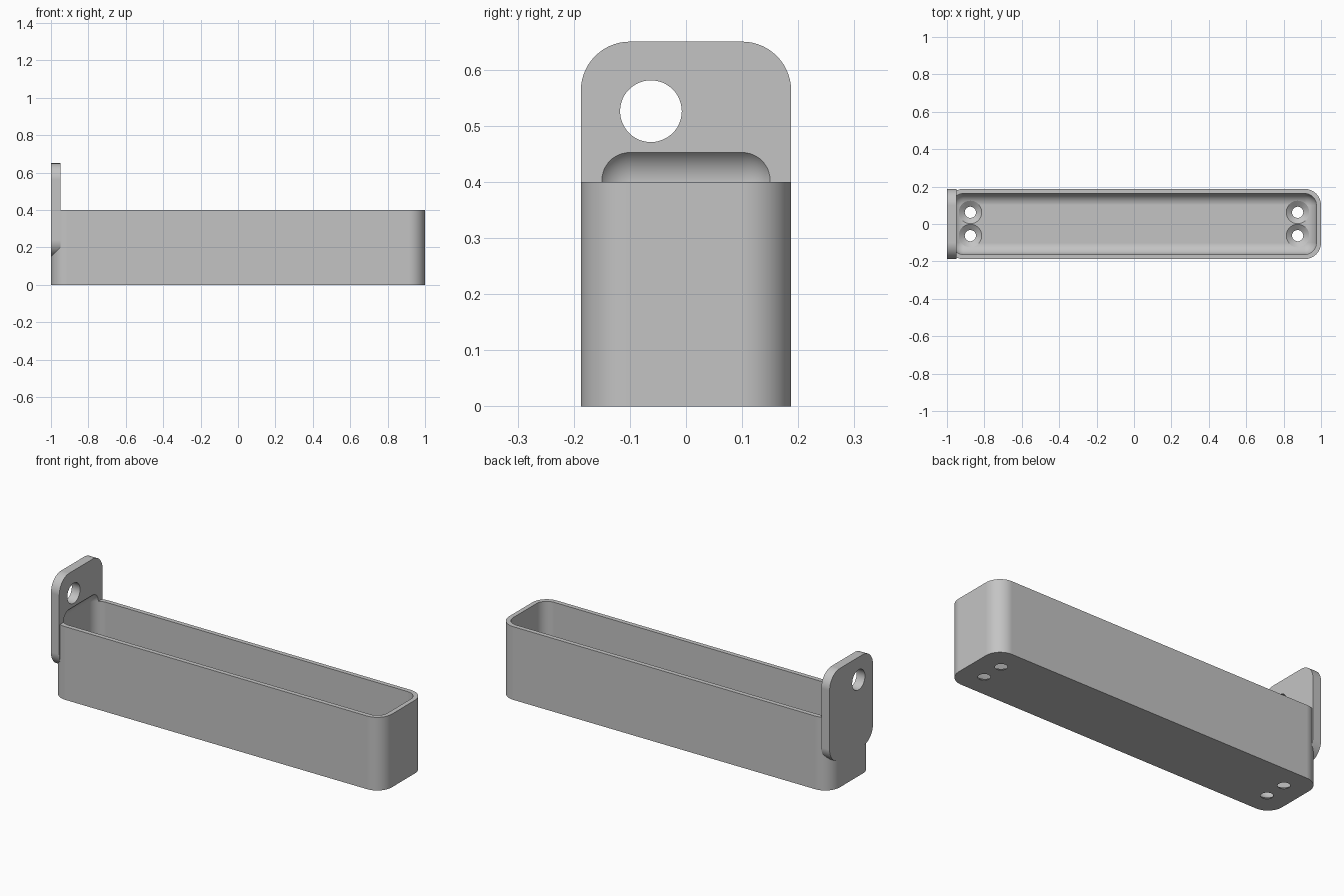
import bpy, bmesh, math
from mathutils import Vector, Matrix

old = bpy.data.objects.get("Cube")
if old:
    bpy.data.objects.remove(old, do_unlink=True)

grey = bpy.data.materials.new("light grey")
grey.use_nodes = True
colour = (0.55, 0.55, 0.55, 1)
grey.diffuse_color = colour
grey.node_tree.nodes["Principled BSDF"].inputs["Base Color"].default_value = colour

ROUND = 0.0875      # outer corner radius
WALL = 0.025
HALF_WIDTH = 0.1875


def finish(bm, name):
    bmesh.ops.recalc_face_normals(bm, faces=bm.faces)
    mesh = bpy.data.meshes.new(name)
    bm.to_mesh(mesh)
    bm.free()
    mesh.materials.append(grey)
    obj = bpy.data.objects.new(name, mesh)
    bpy.context.collection.objects.link(obj)
    return obj


def rounded_block(name, low, high, radius, axis=None):
    """Box with rounded edges along one axis, or along all of them."""
    low, high = Vector(low), Vector(high)
    bm = bmesh.new()
    bmesh.ops.create_cube(bm, size=1)
    bmesh.ops.scale(bm, vec=high - low, verts=bm.verts)
    bmesh.ops.translate(bm, vec=(low + high) / 2, verts=bm.verts)
    edges = [e for e in bm.edges if axis is None
             or abs((e.verts[0].co - e.verts[1].co)[axis]) > 1e-4]
    bmesh.ops.bevel(bm, geom=edges, offset=radius, offset_type='OFFSET',
                    segments=14, profile=0.5, affect='EDGES')
    return finish(bm, name)


def lathe(name, profile, matrix, steps=48):
    """Closed solid of revolution from (radius, height) pairs."""
    bm = bmesh.new()
    rings = []
    for r, h in profile:
        angles = [2 * math.pi * i / steps for i in range(steps)]
        rings.append([bm.verts.new((r * math.cos(a), r * math.sin(a), h)) for a in angles])
    for a, b in zip(rings, rings[1:]):
        for i in range(steps):
            j = (i + 1) % steps
            bm.faces.new((a[i], a[j], b[j], b[i]))
    bm.faces.new(rings[0][::-1])
    bm.faces.new(rings[-1])
    bm.transform(matrix)
    return finish(bm, name)


def combine(target, tool, operation):
    mod = target.modifiers.new(operation.lower(), 'BOOLEAN')
    mod.solver = 'EXACT'
    mod.operation = operation
    mod.object = tool
    bpy.context.view_layer.update()
    bpy.context.view_layer.objects.active = target
    bpy.ops.object.modifier_apply(modifier=mod.name)
    bpy.data.objects.remove(tool, do_unlink=True)


# Outer tray and upright hanging plate
tray = rounded_block("tray_with_hanging_plate", (-1, -HALF_WIDTH, 0),
                     (1, HALF_WIDTH, 0.4), ROUND, axis=2)
plate = rounded_block("hanging_plate", (-1, -HALF_WIDTH, 0.15),
                      (-0.95, HALF_WIDTH, 0.65), ROUND, axis=0)
combine(tray, plate, 'UNION')

# Rounded cavity, which also scoops into the plate above the rim
inner = HALF_WIDTH - WALL
cavity = rounded_block("cavity_cutter", (-1 + WALL, -inner, WALL),
                       (1 - WALL, inner, 0.465), ROUND - WALL)
combine(tray, cavity, 'DIFFERENCE')

# Hanging hole through the plate
hole = lathe("hanging_hole_cutter", [(0.055, -0.06), (0.055, 0.06)],
             Matrix.Translation((-0.975, -0.0625, 0.526)) @ Matrix.Rotation(math.pi / 2, 4, 'Y'))
combine(tray, hole, 'DIFFERENCE')

# Countersunk screw holes in the floor
for x in (-0.875, 0.875):
    for y in (-0.0625, 0.0625):
        screw = lathe("screw_hole_cutter",
                      [(0.03, -0.02), (0.03, 0.002), (0.062, 0.026), (0.062, 0.1)],
                      Matrix.Translation((x, y, 0)))
        combine(tray, screw, 'DIFFERENCE')

# Smooth shading with crisp edges and flat-looking large faces
bpy.ops.object.select_all(action='DESELECT')
tray.select_set(True)
bpy.context.view_layer.objects.active = tray
bpy.ops.object.shade_smooth_by_angle(angle=math.radians(30))
weighted = tray.modifiers.new("weighted_normals", 'WEIGHTED_NORMAL')
weighted.keep_sharp = True
